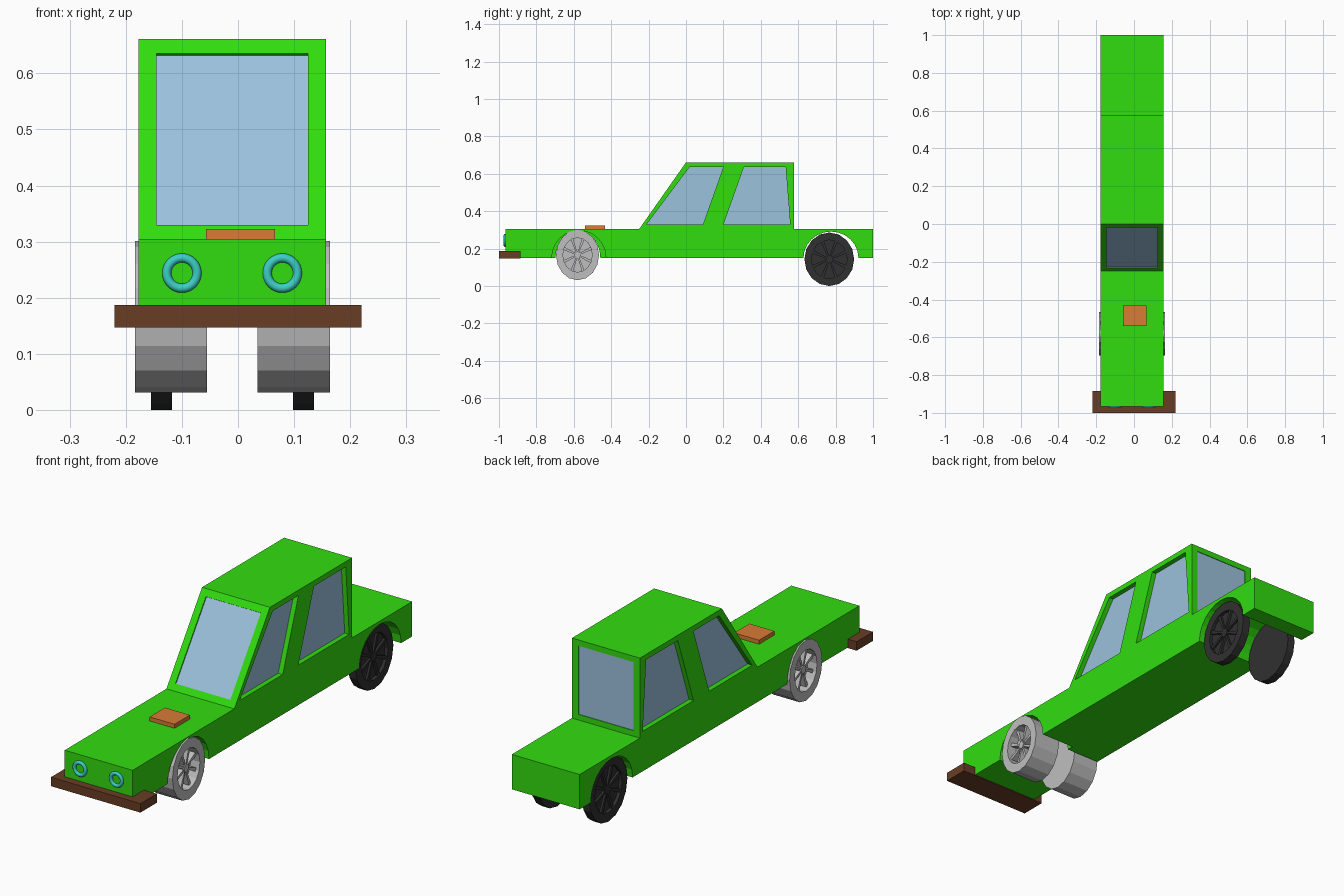
import bpy, bmesh, math
from mathutils import Vector

if "Cube" in bpy.data.objects:
    bpy.data.objects.remove(bpy.data.objects["Cube"])

CX = -0.01                      # body centre line
HW = 0.167                      # body half width


def mat(name, rgb):
    m = bpy.data.materials.new(name)
    m.diffuse_color = (*rgb, 1)
    m.use_nodes = True
    m.node_tree.nodes["Principled BSDF"].inputs["Base Color"].default_value = m.diffuse_color
    return m


GREEN = mat("green paint", (0.032, 0.72, 0.005))
GLASS = mat("pale blue glass", (0.33, 0.54, 0.72))
ORANGE = mat("orange", (0.68, 0.20, 0.036))
BROWN = mat("brown", (0.14, 0.048, 0.018))
TEAL = mat("teal", (0.045, 0.62, 0.56))
GREY = mat("light grey", (0.52, 0.52, 0.52))
BLACK = mat("black rubber", (0.030, 0.030, 0.030))


def finish(name, bm, material):
    bmesh.ops.recalc_face_normals(bm, faces=bm.faces)
    me = bpy.data.meshes.new(name)
    bm.to_mesh(me)
    bm.free()
    ob = bpy.data.objects.new(name, me)
    me.materials.append(material)
    bpy.context.collection.objects.link(ob)
    return ob


def prism(name, pts, vec, material):
    """Extrude a flat outline along a vector."""
    bm = bmesh.new()
    face = bm.faces.new([bm.verts.new(p) for p in pts])
    ext = bmesh.ops.extrude_face_region(bm, geom=[face])["geom"]
    bmesh.ops.translate(bm, vec=vec, verts=[g for g in ext if isinstance(g, bmesh.types.BMVert)])
    return finish(name, bm, material)


def cut(ob, cutter):
    m = ob.modifiers.new("cut", "BOOLEAN")
    m.operation, m.solver, m.object = "DIFFERENCE", "EXACT", cutter
    bpy.context.view_layer.objects.active = ob
    bpy.ops.object.modifier_apply(modifier=m.name)
    bpy.data.objects.remove(cutter)


def box(name, lo, hi, material):
    pts = [(lo[0], lo[1], lo[2]), (hi[0], lo[1], lo[2]), (hi[0], hi[1], lo[2]), (lo[0], hi[1], lo[2])]
    return prism(name, pts, (0, 0, hi[2] - lo[2]), material)


# Body: side profile with hood, cabin and trunk
profile = [(-0.965, 0.15), (1.0, 0.15), (1.0, 0.305), (0.577, 0.305),
           (0.577, 0.661), (0.0, 0.661), (-0.25, 0.305), (-0.965, 0.305)]
body = prism("car_body", [(CX - HW, y, z) for y, z in profile], (2 * HW, 0, 0), GREEN)


# Wheel arches: open through at the rear, wider on the right at the front
def arch(y, ry, rz, x0, x1):
    n = 24
    pts = [(x0, y + ry * math.cos(2 * math.pi * i / n), 0.15 + rz * math.sin(2 * math.pi * i / n))
           for i in range(n)]
    cut(body, prism("arch_cutter", pts, (x1 - x0, 0, 0), GREEN))


arch(0.775, 0.147, 0.141, -0.4, 0.4)
arch(-0.573, 0.145, 0.147, CX, 0.4)
arch(-0.578, 0.12, 0.146, -0.4, CX + 0.002)


# Windows: recess cut in the body with a glass plate on its floor
def window(name, pts, normal, depth):
    n = Vector(normal).normalized()
    pts = [Vector(p) for p in pts]
    cut(body, prism("window_cutter", [p + n * 0.02 for p in pts], -n * (0.02 + depth), GREEN))
    prism(name, [p - n * (depth + 0.002) for p in pts], n * 0.005, GLASS)


front_win = [(-0.212, 0.328), (0.09, 0.328), (0.2, 0.637), (0.02, 0.637)]
rear_win = [(0.2, 0.328), (0.557, 0.328), (0.533, 0.637), (0.31, 0.637)]
for side, s in (("left", -1), ("right", 1)):
    for label, outline in (("front", front_win), ("rear", rear_win)):
        window(f"{side}_{label}_window", [(CX + s * HW, y, z) for y, z in outline], (s, 0, 0), 0.025)


def slope_y(z):
    return -0.25 + (z - 0.305) * 0.25 / 0.356


wx0, wx1 = CX - 0.135, CX + 0.135
window("windshield", [(x, slope_y(z), z) for x, z in
                      ((wx0, 0.33), (wx1, 0.33), (wx1, 0.635), (wx0, 0.635))], (0, -0.356, 0.25), 0.008)
window("back_window", [(x, 0.577, z) for x, z in
                       ((wx0, 0.33), (wx1, 0.33), (wx1, 0.635), (wx0, 0.635))], (0, 1, 0), 0.006)

# Bumper and hood scoop
box("front_bumper", (-0.22, -1.0, 0.147), (0.22, -0.885, 0.187), BROWN)
box("hood_scoop", (-0.057, -0.54, 0.30), (0.066, -0.432, 0.323), ORANGE)

# Headlight rings
for side, x in (("left", -0.10), ("right", 0.079)):
    bpy.ops.mesh.primitive_torus_add(major_radius=0.027, minor_radius=0.008, major_segments=32,
                                     minor_segments=12, location=(x, -0.967, 0.244),
                                     rotation=(math.pi / 2, 0, 0))
    ob = bpy.context.object
    ob.name = f"{side}_headlight"
    ob.data.materials.append(TEAL)
    bpy.ops.object.shade_smooth()


# Wheels: lathed tyre with a sunken hub and radial spokes
def wheel(name, s, x_in, x_out, y, z, ry, rz, rim, depth, material, n=16, spokes=8):
    bm = bmesh.new()
    floor = x_out - depth

    def point(x, r, a, off=0.0):
        u, v = r * math.cos(a) - off * math.sin(a), r * math.sin(a) + off * math.cos(a)
        return (CX + s * x, y + ry * u, z + rz * v)

    rings = [[bm.verts.new(point(x, r, 2 * math.pi * i / n)) for i in range(n)]
             for x, r in ((x_in, 1), (x_out, 1), (x_out, rim), (floor, rim))]
    for a, b in zip(rings, rings[1:]):
        for i in range(n):
            j = (i + 1) % n
            bm.faces.new((a[i], a[j], b[j], b[i]))
    bm.faces.new(rings[0])
    bm.faces.new(rings[-1])
    # spokes
    top = floor + depth * 0.65
    for k in range(spokes):
        a = 2 * math.pi * (k + 0.5) / spokes
        lo, hi = [[bm.verts.new(point(x, r, a, o)) for r, o in
                   ((0.08, -0.03), (rim, -0.06), (rim, 0.06), (0.08, 0.03))] for x in (floor, top)]
        bm.faces.new(hi)
        bm.faces.new(lo)
        for i in range(4):
            j = (i + 1) % 4
            bm.faces.new((lo[i], lo[j], hi[j], hi[i]))
    # hub cap
    lo, hi = [[bm.verts.new(point(x, 0.14, 2 * math.pi * i / 8)) for i in range(8)]
              for x in (floor, top + depth * 0.1)]
    bm.faces.new(hi)
    bm.faces.new(lo)
    for i in range(8):
        j = (i + 1) % 8
        bm.faces.new((lo[i], lo[j], hi[j], hi[i]))
    finish(name, bm, material)


for side, s in (("left", -1), ("right", 1)):
    wheel(f"{side}_front_wheel", s, 0.045, 0.174, -0.58, 0.166, 0.115, 0.135, 0.68, 0.045, GREY)
    wheel(f"{side}_rear_wheel", s, 0.108, 0.145, 0.766, 0.143, 0.133, 0.143, 0.72, 0.015, BLACK)
